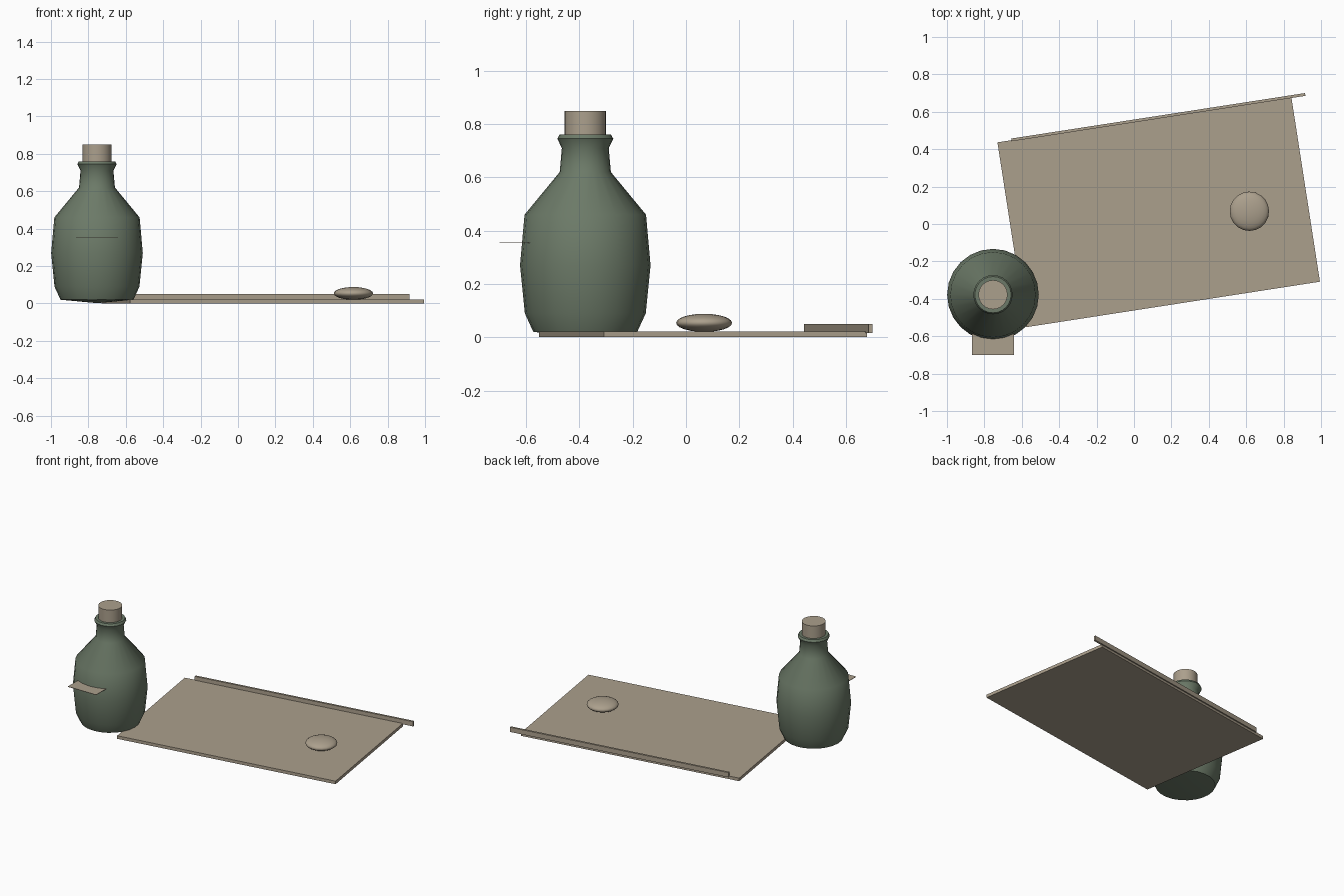
import bpy, bmesh, math
from mathutils import Matrix, Vector

cube = bpy.data.objects.get("Cube")
if cube:
    bpy.data.objects.remove(cube, do_unlink=True)


def material(name, rgb):
    m = bpy.data.materials.new(name)
    m.use_nodes = True
    m.diffuse_color = (*rgb, 1)
    m.node_tree.nodes["Principled BSDF"].inputs["Base Color"].default_value = (*rgb, 1)
    return m


beige = material("warm beige", (0.41, 0.35, 0.265))
green = material("bottle green", (0.15, 0.195, 0.138))


def finish(name, bm, mat, loc, turn=0, smooth=None):
    bmesh.ops.recalc_face_normals(bm, faces=bm.faces)
    mesh = bpy.data.meshes.new(name)
    bm.to_mesh(mesh)
    bm.free()
    mesh.materials.append(mat)
    ob = bpy.data.objects.new(name, mesh)
    ob.location = loc
    ob.rotation_euler.z = turn
    bpy.context.collection.objects.link(ob)
    if smooth:
        bpy.ops.object.select_all(action="DESELECT")
        ob.select_set(True)
        bpy.context.view_layer.objects.active = ob
        bpy.ops.object.shade_smooth_by_angle(angle=math.radians(smooth))
    return ob


def box(name, size, loc, turn=0):
    bm = bmesh.new()
    bmesh.ops.create_cube(bm, size=1)
    bmesh.ops.scale(bm, vec=size, verts=bm.verts)
    return finish(name, bm, beige, loc, turn)


def lathe(name, profile, mat, loc, sides=24):
    bm = bmesh.new()
    verts = [bm.verts.new((r, 0, z)) for r, z in profile]
    edges = [bm.edges.new(pair) for pair in zip(verts, verts[1:])]
    bmesh.ops.spin(bm, geom=verts + edges, cent=(0, 0, 0), axis=(0, 0, 1),
                   angle=math.tau, steps=sides)
    bmesh.ops.remove_doubles(bm, verts=bm.verts, dist=0.0005)
    return finish(name, bm, mat, loc, smooth=40)


# Thin tray board and the slim rail along its back edge
turn = math.radians(8.8)
box("board", (1.59, 1.0, 0.022), (0.132, 0.064, 0.011), turn)
box("back_rail", (1.59, 0.015, 0.034), (0.13, 0.571, 0.033), turn)

# Rounded pebble resting on the board
bm = bmesh.new()
bmesh.ops.create_uvsphere(bm, u_segments=20, v_segments=12, radius=1)
bmesh.ops.scale(bm, vec=(0.105, 0.105, 0.034), verts=bm.verts)
finish("pebble", bm, beige, (0.617, 0.068, 0.054), smooth=60)

# Bottle with slightly domed base, shoulders, neck and flared lip
bx, by = -0.754, -0.378
lathe("bottle", [(0, 0.002), (0.195, 0.02), (0.227, 0.09), (0.245, 0.27),
                 (0.228, 0.46), (0.096, 0.62), (0.088, 0.71), (0.105, 0.745),
                 (0.097, 0.76), (0, 0.76)], green, (bx, by, 0))
lathe("stopper", [(0, 0.74), (0.078, 0.74), (0.078, 0.85), (0, 0.85)],
      beige, (bx, by, 0))

# Flat tag sticking out of the bottle front
box("tag", (0.225, 0.16, 0.003), (bx, -0.62, 0.355))
